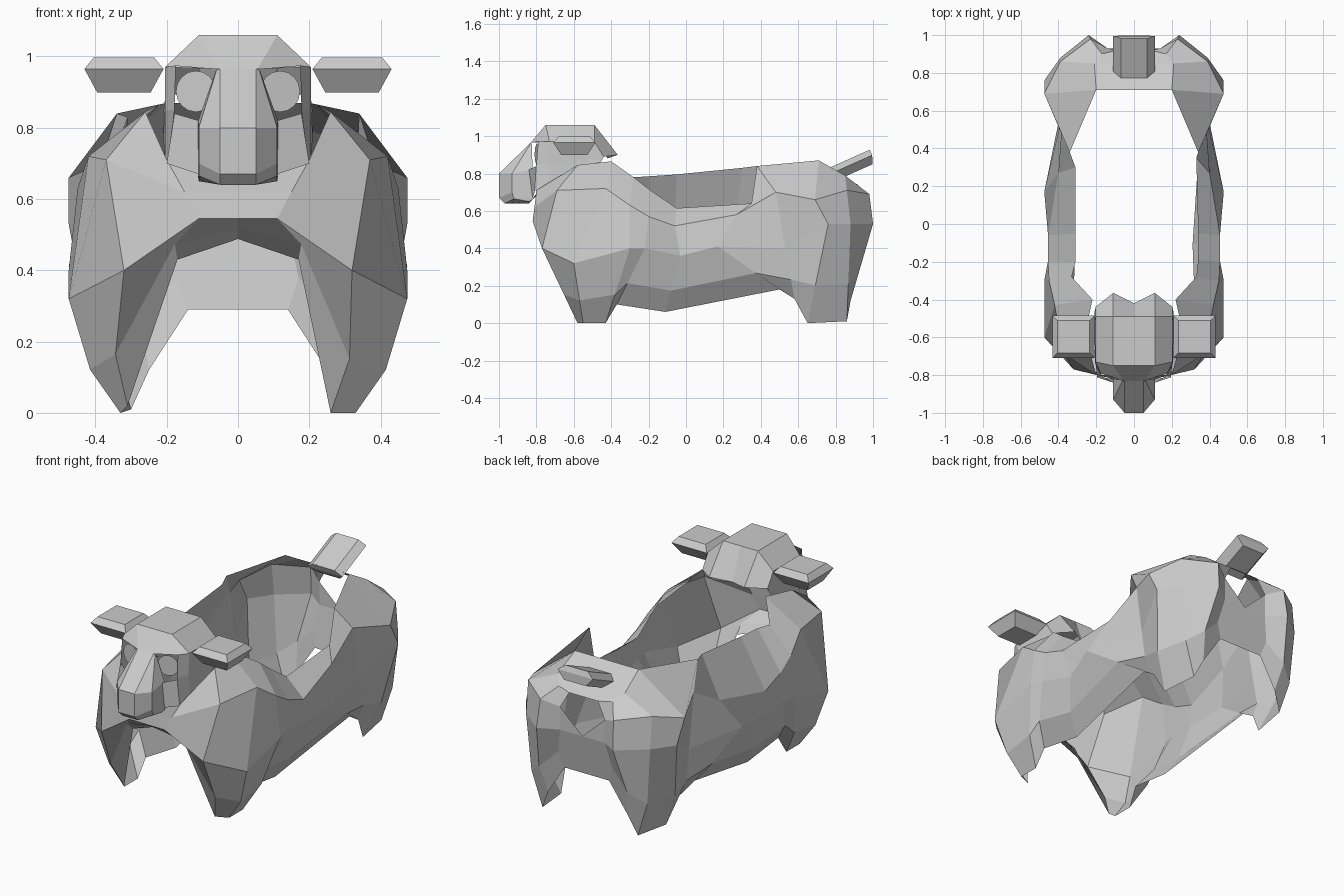
import bpy, bmesh, math
from mathutils import Vector, Matrix

if "Cube" in bpy.data.objects:
    bpy.data.objects.remove(bpy.data.objects["Cube"])


def make(name, bm, merge=0.002):
    bmesh.ops.remove_doubles(bm, verts=bm.verts[:], dist=merge)
    bmesh.ops.recalc_face_normals(bm, faces=bm.faces[:])
    me = bpy.data.meshes.new(name)
    bm.to_mesh(me)
    bm.free()
    ob = bpy.data.objects.new(name, me)
    bpy.context.collection.objects.link(ob)
    return ob


def skin(bm, rows):
    """Quads between neighbouring rows of points."""
    grid = [[bm.verts.new(p) for p in row] for row in rows]
    for r, s in zip(grid, grid[1:]):
        for i in range(len(r) - 1):
            bm.faces.new((r[i], r[i + 1], s[i + 1], s[i]))


def flip(rows):
    return [[(-x, y, z) for x, y, z in row] for row in rows]


def mirrored(name, rows):
    bm = bmesh.new()
    skin(bm, rows)
    skin(bm, flip(rows))
    return make(name, bm)


def wedge(name, loc, rim, top, bottom, tilt=0):
    """Flat slab, widest at its rim: each level is (width, depth, height)."""
    bm = bmesh.new()
    rings = []
    for w, d, h in (bottom, rim, top):
        rings.append([bm.verts.new((w / 2 * a, d / 2 * b, h))
                      for a, b in ((-1, -1), (1, -1), (1, 1), (-1, 1))])
    bm.faces.new(rings[0])
    bm.faces.new(rings[2])
    for r, s in zip(rings, rings[1:]):
        for i in range(4):
            j = (i + 1) % 4
            bm.faces.new((r[i], r[j], s[j], s[i]))
    bm.transform(Matrix.Translation(loc) @ Matrix.Rotation(tilt, 4, 'X'))
    return make(name, bm)


# Coat: columns from chest to rump, each running top edge -> hem
shoulder = [
    [(.20, -.80, .71), (.15, -.81, .62), (.11, -.82, .545), (.17, -.70, .43)],
    [(.26, -.58, .845), (.37, -.69, .71), (.32, -.77, .40), (.26, -.58, 0)],
    [(.22, -.40, .865), (.42, -.43, .72), (.475, -.60, .32), (.33, -.55, 0)],
    [(.33, -.28, .78), (.45, -.30, .63), (.475, -.30, .40), (.33, -.43, 0)],
]
flank = [
    [(.34, -.19, .71), (.455, -.2, .57), (.46, -.22, .40), (.32, -.37, .10)],
    [(.34, -.05, .615), (.455, -.06, .52), (.42, -.03, .36), (.31, -.11, .06)],
    [(.33, .35, .64), (.40, .27, .58), (.475, .17, .41), (.35, .50, .18)],
]
haunch = [
    [(.34, .38, .84), (.385, .48, .70), (.39, .53, .40), (.35, .58, .13)],
    [(.20, .71, .87), (.475, .69, .66), (.475, .76, .53), (.33, .65, 0)],
    [(.21, .85, .79), (.39, .86, .71), (.39, .88, .53), (.30, .86, .01)],
    [(.17, .90, .75), (.23, .98, .69), (.24, 1.0, .53), (.25, .88, .12)],
    [(.09, .92, .74), (.14, .93, .65), (.14, .93, .52), (.14, .89, .29)],
]


def with_knee(col):
    """Insert a bulged point above the hem."""
    c, e = Vector(col[2]), Vector(col[3])
    knee = c.lerp(e, .62) + Vector((.03, 0, 0))
    return col[:3] + [tuple(knee), col[3]]


right = [with_knee(c) for c in shoulder + flank + haunch]
# the left flank keeps its high upper edge and has a slimmer foreleg
left_cols = [list(c) for c in shoulder + flank + haunch]
left_cols[1][3] = (.31, -.58, .02)
left_cols[4][0] = (.31, -.20, .785)
left_cols[5][0] = (.31, -.05, .795)
left_cols[6][0] = (.31, .30, .83)
left = flip([with_knee(c) for c in left_cols])

bm = bmesh.new()
skin(bm, right)
skin(bm, left)
# chest panel with an arched hem
hem_mid = [(0, y, z) for y, z in ((-.80, .70), (-.81, .62), (-.82, .545),
                                  (-.76, .515), (-.70, .488))]
skin(bm, [left[0], hem_mid, right[0]])
# rump panel below the tail opening, and the top of the rump
skin(bm, [left[-1][2:], right[-1][2:]])
for side in (left, right):
    bm.faces.new([bm.verts.new(p) for p in
                  (side[-1][1], side[-1][2], (0, .93, .52))])
skin(bm, [[l[0], r[0]] for l, r in zip(left[-4:], right[-4:])])
make("body_coat", bm)

# Head shell, open toward the neck and at the eyes
mirrored("head", [
    [(0, -.83, .965), (.055, -.83, .965), (.175, -.79, .975), (.178, -.80, .85), (.195, -.81, .71)],
    [(0, -.75, 1.06), (.11, -.75, 1.06), (.205, -.73, .97), (.205, -.74, .85), (.205, -.72, .71)],
    [(0, -.49, 1.06), (.11, -.49, 1.06), (.205, -.49, .97), (.205, -.51, .88), (.21, -.56, .78)],
    [(0, -.42, .88), (.11, -.365, .90), (.205, -.44, .89), (.205, -.45, .87), (.21, -.47, .84)],
])

# Cheeks below the eyes, running down to the throat
mirrored("cheeks", [
    [(.11, -.84, .82), (.178, -.80, .84)],
    [(.11, -.82, .67), (.20, -.81, .70)],
])

# Muzzle: central ridge and outer edges
ridge = [(.05, y, z) for y, z in ((-.83, .965), (-1, .80), (-1, .67),
                                  (-.97, .64), (-.84, .64), (-.80, .68))]
edge = [(.06, -.83, .962), (.11, -.93, .80), (.11, -.93, .70),
        (.11, -.92, .665), (.11, -.84, .65), (.11, -.80, .69)]
back = [(.062, -.825, .96), (.112, -.82, .82), (.112, -.82, .72),
        (.112, -.82, .67), (.112, -.82, .66), (.112, -.80, .69)]
bm = bmesh.new()
skin(bm, flip([back, edge, ridge]) + [ridge, edge, back])
make("muzzle", bm)

for side, tag in ((-1, "left"), (1, "right")):
    # Eyes
    bm = bmesh.new()
    bmesh.ops.create_circle(bm, cap_ends=True, segments=16, radius=.058)
    bm.transform(Matrix.Translation((side * .118, -.795, .902))
                 @ Matrix.Rotation(side * .25, 4, 'Z')
                 @ Matrix.Rotation(math.pi / 2, 4, 'X'))
    make(tag + "_eye", bm)
    # Ears
    wedge(tag + "_ear", (side * .32, -.597, .965),
          (.222, .225, 0), (.17, .17, .032), (.23 - .08, .14, -.066))

# Tail
wedge("tail", (0, .888, .85), (.22, .235, 0), (.14, .235, .032),
      (.14, .20, -.045), math.radians(24))
